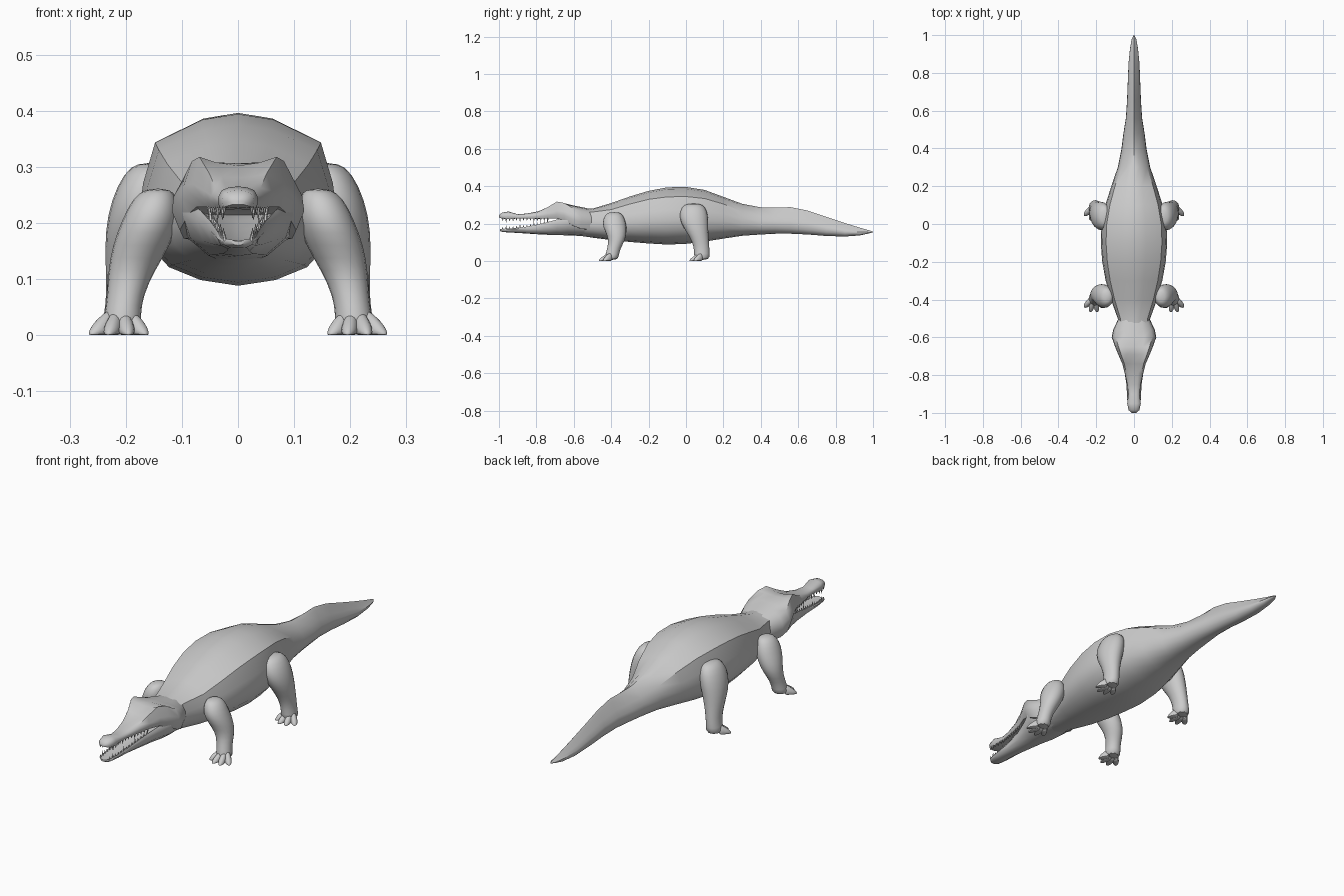
import bpy, bmesh, math
from mathutils import Vector

if "Cube" in bpy.data.objects:
    bpy.data.objects.remove(bpy.data.objects["Cube"])

hide = bpy.data.materials.new("grey_hide")
hide.diffuse_color = (0.6, 0.6, 0.6, 1)
hide.use_nodes = True
hide.node_tree.nodes["Principled BSDF"].inputs["Base Color"].default_value = hide.diffuse_color


def finish(bm, name, angle=40, subdiv=0):
    bmesh.ops.recalc_face_normals(bm, faces=bm.faces[:])
    me = bpy.data.meshes.new(name)
    bm.to_mesh(me)
    bm.free()
    ob = bpy.data.objects.new(name, me)
    bpy.context.collection.objects.link(ob)
    me.materials.append(hide)
    if subdiv:
        ob.modifiers.new("smooth", 'SUBSURF').levels = subdiv
        ob.modifiers["smooth"].render_levels = subdiv
    bpy.ops.object.select_all(action='DESELECT')
    bpy.context.view_layer.objects.active = ob
    ob.select_set(True)
    bpy.ops.object.shade_smooth_by_angle(angle=math.radians(angle))
    return ob


def loft(bm, rings):
    """Skin a list of closed rings and cap both ends."""
    rows = [[bm.verts.new(p) for p in r] for r in rings]
    n = len(rows[0])
    for a, b in zip(rows, rows[1:]):
        for i in range(n):
            bm.faces.new((a[i], a[(i + 1) % n], b[(i + 1) % n], b[i]))
    bm.faces.new(rows[0])
    bm.faces.new(rows[-1])


def mirrored(y, half):
    """Close a half outline (top centre to bottom centre) across x = 0."""
    pts = half + [(-x, z) for x, z in half[-2:0:-1]]
    return [Vector((x, y, z)) for x, z in pts]


# Body and tail: y, half width, top z, side ridge z, bottom z
BODY = [(-.60, .080, .285, .255, .140), (-.50, .086, .280, .262, .125), (-.40, .122, .310, .275, .112),
        (-.30, .150, .345, .305, .102), (-.20, .168, .375, .330, .094), (-.10, .176, .394, .343, .088),
        (0, .172, .396, .345, .092), (.10, .152, .380, .334, .104), (.20, .120, .343, .305, .120),
        (.30, .086, .306, .265, .135), (.40, .066, .287, .245, .142), (.48, .056, .286, .240, .146),
        (.56, .043, .288, .238, .146), (.65, .037, .270, .225, .142), (.75, .033, .236, .200, .134),
        (.85, .029, .203, .175, .131), (.93, .021, .178, .162, .137), (.98, .012, .164, .156, .148),
        (1.0, .001, .157, .155, .153)]
bm = bmesh.new()
rings = []
for y, w, zt, zr, zb in BODY:
    t = min(max((y - .25) / .3, 0), 1)          # tail becomes a narrow-topped wedge
    d, u = zr - zb, zt - zr
    rings.append(mirrored(y, [(0, zt), (w * (.36 - .16 * t), zr + u * (.8 - .05 * t)),
                              (w * (.84 - .22 * t), zr), (w * .96, zb + d * .72), (w, zb + d * .5),
                              (w * .92, zb + d * .3), (w * .7, zb + d * .13), (w * .38, zb + d * .04), (0, zb)]))
loft(bm, rings)
finish(bm, "body_and_tail", 32)

# Skull and upper jaw: y, half width, top z, brow height, bottom z
SKULL = [(-1.0, .012, .244, 0, .232), (-.985, .029, .258, 0, .226), (-.95, .036, .265, 0, .222),
         (-.90, .030, .250, 0, .226), (-.85, .036, .254, 0, .226), (-.79, .049, .266, .002, .224),
         (-.74, .062, .280, .010, .225), (-.69, .084, .302, .017, .224), (-.65, .100, .306, .012, .210),
         (-.60, .118, .297, .002, .180), (-.56, .110, .289, 0, .165), (-.50, .082, .276, 0, .160)]
bm = bmesh.new()
rings = []
for y, w, zt, brow, zb in SKULL:
    h = zt - zb
    rings.append(mirrored(y, [(0, zt), (w * .45, zt - h * .04 + brow * .5), (w * .82, zt - h * .17 + brow * 1.7),
                              (w * .97, zb + h * .58), (w, zb + h * .35), (w * .88, zb + h * .06),
                              (w * .5, zb + h * .04), (0, zb + h * .06)]))
loft(bm, rings)
finish(bm, "skull_and_upper_jaw", 50)

# Lower jaw: y, half width, top z, bottom z
JAW = [(-.995, .012, .170, .160), (-.98, .029, .172, .155), (-.93, .036, .175, .152), (-.85, .040, .184, .147),
       (-.76, .054, .202, .141), (-.69, .074, .222, .139), (-.63, .100, .240, .137), (-.58, .104, .240, .135),
       (-.50, .075, .220, .130)]
bm = bmesh.new()
rings = []
for y, w, zt, zb in JAW:
    h = zt - zb
    rings.append(mirrored(y, [(0, zt - h * .22), (w * .65, zt - h * .18), (w * .9, zt), (w, zt - h * .2),
                              (w * .85, zb + h * .35), (w * .5, zb + h * .06), (0, zb)]))
loft(bm, rings)
finish(bm, "lower_jaw", 50)


def lerp_table(table, y, col):
    for a, b in zip(table, table[1:]):
        if a[0] <= y <= b[0]:
            return a[col] + (b[col] - a[col]) * (y - a[0]) / (b[0] - a[0])


def teeth(name, table, zcol, sign, offset):
    """Row of cones following both edges of a jaw."""
    bm = bmesh.new()
    for i in range(14):
        y = -.98 + i * .0185
        x = lerp_table(table, y, 1) * .82
        z = lerp_table(table, y, zcol) + offset
        length = .024 if i % 4 == 1 else .016
        for s in (-1, 1):
            base = [bm.verts.new((s * x + .0045 * math.cos(a), y + .0055 * math.sin(a), z))
                    for a in (k * math.tau / 6 for k in range(6))]
            tip = bm.verts.new((s * x, y, z + sign * length))
            bm.faces.new(base)
            for k in range(6):
                bm.faces.new((base[k], base[(k + 1) % 6], tip))
    finish(bm, name)


teeth("upper_teeth", SKULL, 4, -1, .004)
teeth("lower_teeth", JAW, 2, 1, -.004)

# Legs: x, y, z, x radius, y radius from shoulder or hip to sole
FRONT = [(.142, -.385, .262, .022, .030), (.148, -.385, .245, .042, .052), (.156, -.385, .205, .054, .069),
         (.172, -.375, .160, .055, .062), (.190, -.368, .115, .044, .047), (.201, -.385, .070, .034, .038),
         (.206, -.395, .035, .034, .038), (.208, -.400, .004, .040, .040)]
HIND = [(.155, .040, .308, .024, .036), (.160, .040, .290, .046, .068), (.172, .040, .240, .058, .084),
        (.186, .050, .185, .054, .073), (.196, .070, .130, .043, .053), (.202, .083, .080, .034, .044),
        (.206, .085, .038, .034, .044), (.208, .085, .004, .040, .044)]


def ring(c, rx, ry, n=10):
    return [Vector((c[0] + rx * math.cos(k * math.tau / n), c[1] + ry * math.sin(k * math.tau / n), c[2]))
            for k in range(n)]


def toe(bm, root, tip):
    """Knuckled toe tapering to a claw, flat on the ground."""
    root, tip = Vector(root), Vector(tip)
    side = (tip - root).cross(Vector((0, 0, 1))).normalized()
    rings = []
    for t, w, h in ((0, .015, .050), (.35, .016, .040), (.7, .015, .026), (.92, .010, .014), (1.05, .003, .004)):
        c = root.lerp(tip, t)
        rings.append([Vector((c.x, c.y, 0)) + side * w * a + Vector((0, 0, h * b))
                      for a, b in ((-1, 0), (-1, .5), (-.55, .92), (0, 1), (.55, .92), (1, .5), (1, 0), (0, 0))])
    loft(bm, rings)


for part, path in (("front", FRONT), ("hind", HIND)):
    for s, label in ((1, "right"), (-1, "left")):
        bm = bmesh.new()
        loft(bm, [ring((s * x, y, z), rx, ry) for x, y, z, rx, ry in path])
        finish(bm, f"{part}_leg_{label}", 60, 1)
        bm = bmesh.new()
        fx, fy = path[-1][0], path[-1][1]
        for dx, dy in ((-.044, -.042), (-.013, -.064), (.023, -.064), (.054, -.040)):
            toe(bm, (s * (fx + dx * .3), fy, 0), (s * (fx + dx), fy + dy, 0))
        finish(bm, f"{part}_toes_{label}", 60, 1)
